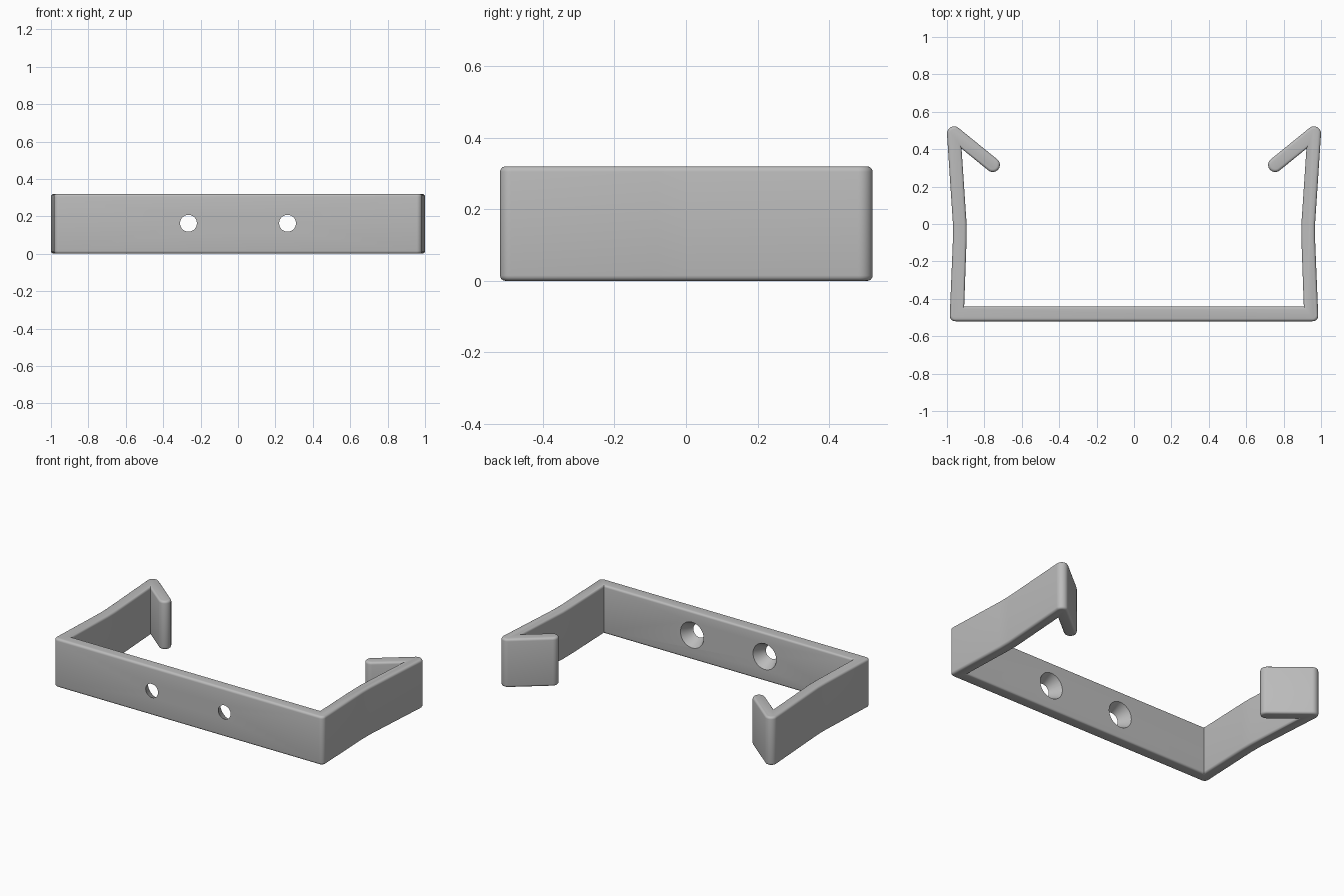
import bpy, bmesh
from math import sin, cos, radians

cube = bpy.data.objects.get("Cube")
if cube:
    bpy.data.objects.remove(cube, do_unlink=True)

HEIGHT = 0.32
HOLE_X, HOLE_Z = 0.265, 0.163
FRONT, INNER = -0.52, -0.442

grey = bpy.data.materials.new("plain grey")
grey.use_nodes = True
colour = (0.5, 0.5, 0.5, 1)
grey.diffuse_color = colour
grey.node_tree.nodes["Principled BSDF"].inputs["Base Color"].default_value = colour


def arc(cx, cy, r, start, end, steps=8):
    angles = [radians(start + (end - start) * i / steps) for i in range(steps + 1)]
    return [(cx + r * cos(a), cy + r * sin(a)) for a in angles]


# Half outline: front corner, waisted arm, rounded peak, hook tip, inner wall
half = arc(0.955, FRONT + 0.03, 0.03, -90, 0)
half += [(0.968, -0.08), (0.968, 0.0)]
half += arc(0.962, 0.484, 0.038, -4, 129, 12)
half += arc(0.755, 0.316, 0.038, 129, 309, 14)
half += [(0.922, 0.403), (0.895, 0.0), (0.895, -0.08), (0.908, INNER)]
outline = half + [(-x, y) for x, y in reversed(half)]

# Extrude the outline and round its upper and lower rims
bm = bmesh.new()
base = bm.faces.new([bm.verts.new((x, y, 0)) for x, y in outline])
new = bmesh.ops.extrude_face_region(bm, geom=[base], use_keep_orig=True)["geom"]
for v in new:
    if isinstance(v, bmesh.types.BMVert):
        v.co.z = HEIGHT
bmesh.ops.recalc_face_normals(bm, faces=bm.faces)
rims = [e for e in bm.edges if abs(e.verts[0].co.z - e.verts[1].co.z) < 0.001]
bmesh.ops.bevel(bm, geom=rims, offset=0.015, segments=4, profile=0.5, affect='EDGES')
bmesh.ops.recalc_face_normals(bm, faces=bm.faces)
mesh = bpy.data.meshes.new("clip_bracket")
bm.to_mesh(mesh)
bm.free()
bracket = bpy.data.objects.new("clip_bracket", mesh)
bpy.context.collection.objects.link(bracket)
mesh.materials.append(grey)

# Countersunk screw holes, wide on the inner side
for side in (-1, 1):
    margin = 0.02
    depth = INNER - FRONT
    slope = 0.04 / depth
    bpy.ops.mesh.primitive_cone_add(
        vertices=48, radius1=0.085 + slope * margin, radius2=0.045 - slope * margin,
        depth=depth + 2 * margin, rotation=(radians(90), 0, 0),
        location=(side * HOLE_X, (FRONT + INNER) / 2, HOLE_Z))
    cutter = bpy.context.object
    cutter.name = "screw_hole_cutter"
    cutter.hide_render = True
    cutter.data.materials.append(grey)
    cut = bracket.modifiers.new("screw_hole", 'BOOLEAN')
    cut.operation = 'DIFFERENCE'
    cut.solver = 'EXACT'
    cut.object = cutter
    bpy.context.view_layer.objects.active = bracket
    bpy.ops.object.modifier_apply(modifier=cut.name)
    bpy.data.objects.remove(cutter, do_unlink=True)

bpy.ops.object.select_all(action='DESELECT')
bracket.select_set(True)
bpy.context.view_layer.objects.active = bracket
bpy.ops.object.shade_smooth_by_angle(angle=radians(30))
